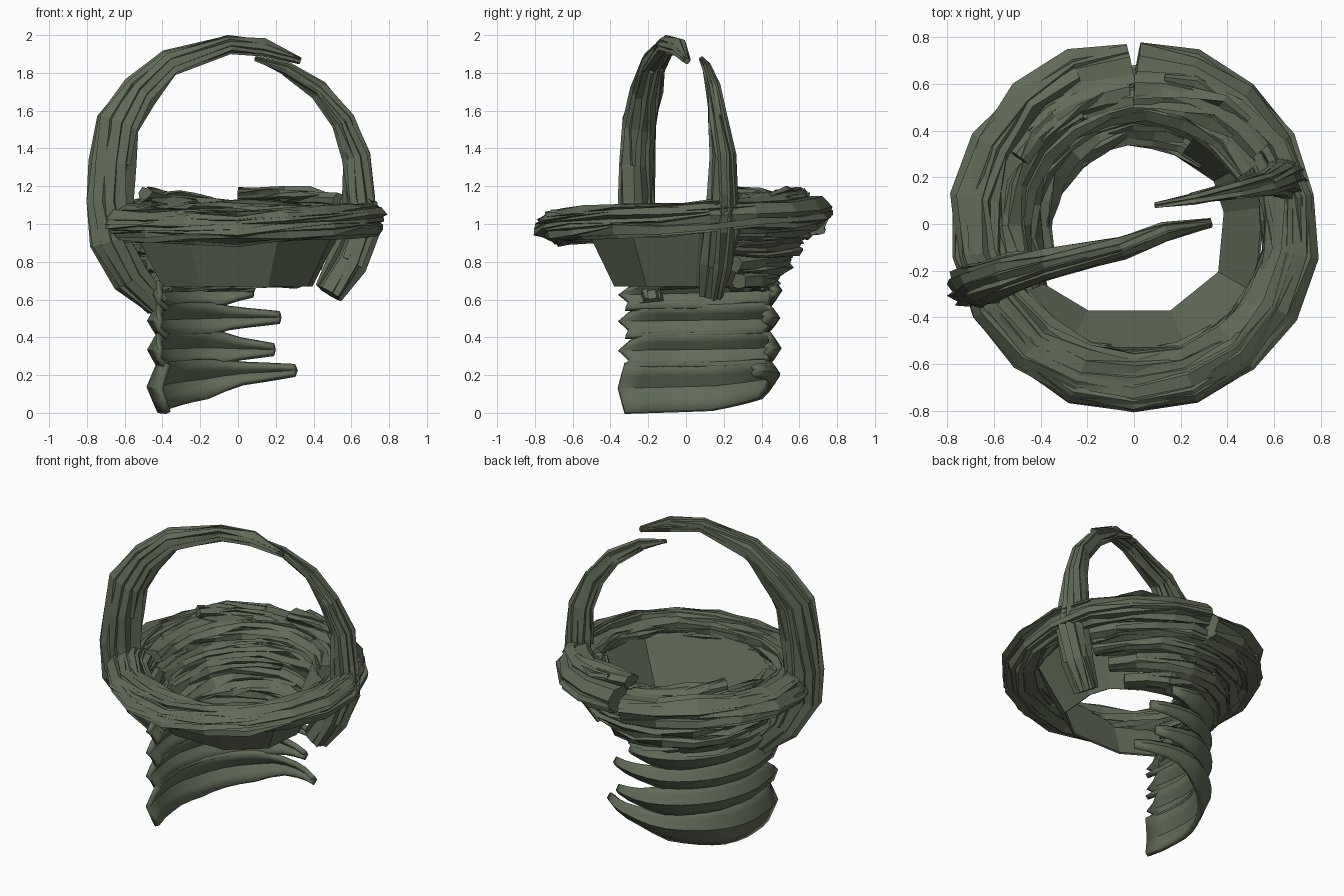
import bpy, bmesh, math, random
from mathutils import Vector

if "Cube" in bpy.data.objects:
    bpy.data.objects.remove(bpy.data.objects["Cube"])

random.seed(7)
mat = bpy.data.materials.new("weathered green wicker")
mat.diffuse_color = (0.12, 0.148, 0.095, 1)
mat.use_nodes = True
mat.node_tree.nodes["Principled BSDF"].inputs["Base Color"].default_value = mat.diffuse_color


def finish(name, bm):
    bmesh.ops.recalc_face_normals(bm, faces=bm.faces)
    me = bpy.data.meshes.new(name)
    bm.to_mesh(me)
    bm.free()
    me.materials.append(mat)
    ob = bpy.data.objects.new(name, me)
    bpy.context.collection.objects.link(ob)
    return ob


def lerp_keys(keys, t):
    """Linear interpolation in a list of (t, v1, v2, ...)."""
    for k0, k1 in zip(keys, keys[1:]):
        if t <= k1[0] + 1e-6:
            f = (t - k0[0]) / (k1[0] - k0[0])
            return [a + (b - a) * f for a, b in zip(k0[1:], k1[1:])]
    return list(keys[-1][1:])


def tube(bm, rings):
    """Skin closed rings of points and cap both ends."""
    vs = [[bm.verts.new(p) for p in r] for r in rings]
    n = len(vs[0])
    for r0, r1 in zip(vs, vs[1:]):
        for i in range(n):
            j = (i + 1) % n
            bm.faces.new((r0[i], r0[j], r1[j], r1[i]))
    bm.faces.new(vs[0])
    bm.faces.new(vs[-1])


def bundle(name, path, ref, strands, twist=1.2, jitter=0.016, cover=0.4):
    """Bundle of flat strands twisted round a core. path: (point, half width a, half width b)."""
    bm = bmesh.new()
    ref = Vector(ref).normalized()
    pts = [Vector(p[0]) for p in path]
    m = len(pts)
    frames = []
    for i in range(m):
        tan = (pts[min(i + 1, m - 1)] - pts[max(i - 1, 0)]).normalized()
        a = tan.cross(ref).normalized()
        frames.append((a, a.cross(tan).normalized()))

    def ring(i, oa, ob, ra, rb, n, rot=0.0, j=0.0):
        a, b = frames[i]
        out = []
        for k in range(n):
            w = rot + 2 * math.pi * k / n
            ja, jb = random.uniform(-j, j), random.uniform(-j, j)
            out.append(pts[i] + a * (oa + ra * math.cos(w) + ja) + b * (ob + rb * math.sin(w) + jb))
        return out

    tube(bm, [ring(i, 0, 0, path[i][1] * .74, path[i][2] * .74, 7, 0.3, jitter * .5) for i in range(m)])
    for s in range(strands):
        phi = 2 * math.pi * s / strands
        ln = max(3, round(m * random.uniform(cover, 1)))
        i0 = random.randint(0, m - ln)
        rings = []
        for i in range(i0, i0 + ln):
            w = phi + twist * i / m * 2
            wa, wb = path[i][1], path[i][2]
            f = .55 if i in (i0, i0 + ln - 1) else 1
            rings.append(ring(i, .68 * wa * math.cos(w), .68 * wb * math.sin(w),
                              .38 * wa * f, .32 * wb * f, 4, w * .5 + .4, jitter * f))
        tube(bm, rings)
    return finish(name, bm)


def arc(a0, a1, n, keys):
    """Ring path; keys: (t, radius, height, half width, half height)."""
    out = []
    for i in range(n + 1):
        t = i / n
        w = math.radians(a0 + (a1 - a0) * t)
        r, z, ha, hb = lerp_keys(keys, t)
        out.append(((r * math.cos(w), r * math.sin(w), z), ha, hb))
    return out


# Thick rim, broken at the back
bundle("rim", arc(89, -269, 18, [
    (0, .675, 1.08, .13, .11), (.25, .70, 1.03, .095, .085), (.5, .67, .985, .135, .095),
    (.75, .655, 1.01, .125, .095), (.9, .655, 1.05, .13, .11), (1, .66, 1.02, .13, .12)]),
    (0, 0, 1), 22)

# Coils of the back and left wall, widening upwards
for i, (r, z, a0, a1) in enumerate([(.42, .70, 42, 200), (.49, .79, 32, 208),
                                    (.55, .88, 24, 212), (.60, .96, 20, 205), (.54, 1.04, 25, 200)]):
    bundle("wall_coil_%d" % (i + 1), arc(a0, a1, 9, [
        (0, r, z, .07, .06), (.5, r, z + .02, .095, .08), (1, r, z, .08, .06)]),
        (0, 0, 1), 9)

# Upper loose strands lying on the back and the right of the rim
bundle("back_left_strands", arc(92, 150, 5, [(0, .56, 1.09, .08, .04), (1, .57, 1.16, .06, .05)]), (0, 0, 1), 6)
bundle("back_right_strands", arc(90, 30, 5, [(0, .58, 1.16, .09, .05), (1, .62, 1.13, .07, .05)]), (0, 0, 1), 6)
bundle("right_inner_strands", arc(15, -50, 5, [(0, .58, 1.03, .04, .05), (1, .60, 1.0, .04, .05)]), (0, 0, 1), 5)

# Faceted liner, open at the bottom
bm = bmesh.new()
base = [(-.40, -.26), (-.20, -.38), (.16, -.38), (.37, -.21), (.395, .05), (.35, .19), (.2, .29)]
cols = [[bm.verts.new((x * s, y * s, z)) for s, z in ((1, .67), (1.42, 1.0))] for x, y in base]
for c0, c1 in zip(cols, cols[1:]):
    bm.faces.new((c0[0], c1[0], c1[1], c0[1]))
liner = finish("liner", bm)
sol = liner.modifiers.new("thickness", 'SOLIDIFY')
sol.thickness = .012

# Torn lower wall: bulging bands that end in splinters
bands = [(0, .26, .09, .28, .20, .25, 50), (.24, .42, .25, .44, .31, .36, 66),
         (.40, .57, .42, .58, .48, .53, 62), (.55, .70, .56, .74, .62, .66, 80)]
for bi, (l0, h0, lm, hm, l1, h1, end) in enumerate(bands):
    bm = bmesh.new()
    start = 221
    tm = (start - 98) / (start - end)
    keys = [(0, l0, h0), (tm * .5, l0 * .6 + lm * .4 - (.02 if bi == 0 else 0), h0 * .5 + hm * .5),
            (tm * .95, lm, hm), (tm + .02, (lm + l1) / 2, (hm + h1) / 2), (1, l1, h1)]
    grid = []
    for i in range(15):
        t = i / 14
        w0 = start + (end - start) * t
        lo, hi = lerp_keys(keys, t)
        # the plan is flattest on the left and flares at the torn ends
        rad = lerp_keys([(0, .49), (.12, .43), (.35, .395), (.55, .405), (.75, .44), (1, .46)], t)[0]
        col = []
        for k in range(5):
            f = k / 4
            bulge = 1 - abs(2 * f - 1)
            w = math.radians(w0 - (10 * (1 - bulge) if i == 0 and k * bi != 0 else 0))
            r = rad + .055 * bulge * min(1, (hi - lo) / .14)
            col.append(bm.verts.new((r * math.cos(w), r * math.sin(w), lo + (hi - lo) * f)))
        grid.append(col)
    for c0, c1 in zip(grid, grid[1:]):
        for k in range(4):
            bm.faces.new((c0[k], c1[k], c1[k + 1], c0[k + 1]))
    ob = finish("lower_band_%d" % (bi + 1), bm)
    sol = ob.modifiers.new("thickness", 'SOLIDIFY')
    sol.thickness = .03
    sol.offset = 0
    bpy.context.view_layer.objects.active = ob
    ob.select_set(True)
    bpy.ops.object.shade_smooth_by_angle(angle=math.radians(32))
    ob.select_set(False)

# Handle, snapped into a long left part and a short right part
plane = (-.33, 1, 0)
bundle("handle_left", [
    ((-.42, -.18, .57), .08, .08), ((-.56, -.22, .72), .11, .09), ((-.66, -.26, .92), .12, .10),
    ((-.68, -.26, 1.12), .12, .105), ((-.665, -.255, 1.32), .115, .10), ((-.63, -.245, 1.53), .12, .09),
    ((-.52, -.21, 1.70), .10, .085), ((-.36, -.17, 1.85), .075, .07), ((-.05, -.10, 1.95), .05, .05),
    ((.13, -.03, 1.93), .05, .045), ((.33, .005, 1.865), .02, .02)], plane, 11, .6, .011, .45)
bundle("handle_right", [
    ((.48, .13, .635), .095, .09), ((.58, .16, .80), .10, .10), ((.65, .19, .97), .09, .10),
    ((.64, .20, 1.15), .08, .09), ((.63, .20, 1.36), .075, .07), ((.56, .17, 1.55), .065, .055),
    ((.43, .15, 1.71), .05, .045), ((.25, .11, 1.82), .04, .03), ((.09, .08, 1.875), .015, .015)],
    plane, 10, .6, .009, .45)
